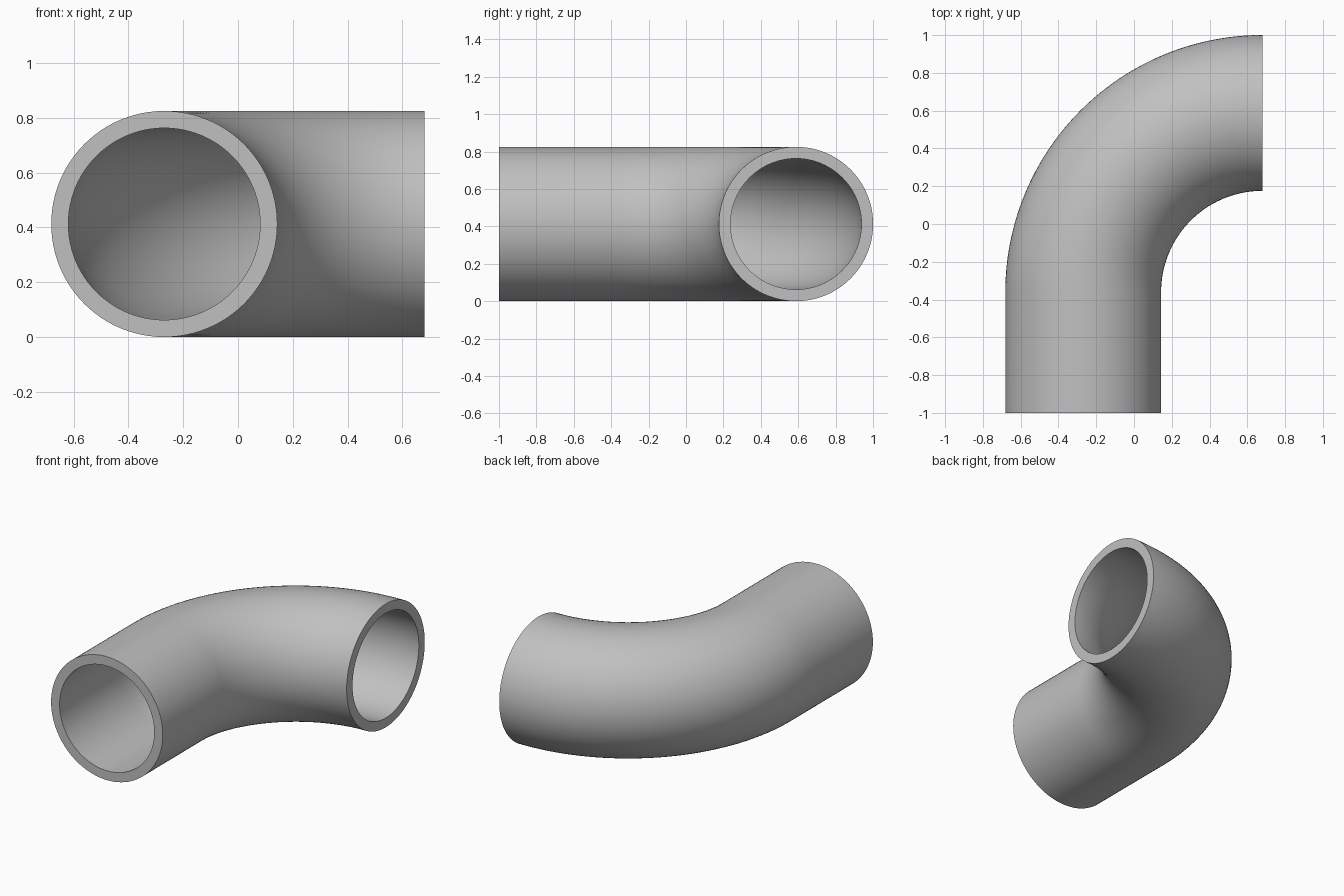
import bpy, bmesh, math
from mathutils import Vector

cube = bpy.data.objects.get("Cube")
if cube:
    bpy.data.objects.remove(cube, do_unlink=True)

OUTER, INNER = 0.4125, 0.35
BEND = 0.949                      # centreline radius of the elbow
PIVOT = Vector((0.68, -0.361, OUTER))
SIDES, STEPS = 96, 48

# Material
grey = bpy.data.materials.new("pipe grey")
grey.use_nodes = True
colour = (0.53, 0.53, 0.53, 1)
grey.diffuse_color = colour
bsdf = next(n for n in grey.node_tree.nodes if n.type == 'BSDF_PRINCIPLED')
bsdf.inputs["Base Color"].default_value = colour

# Path stations: straight front end, then a quarter-circle bend
stations = [(Vector((PIVOT.x - BEND, -1, OUTER)), Vector((-1, 0, 0)))]
for i in range(STEPS + 1):
    t = math.pi / 2 * i / STEPS
    out = Vector((-math.cos(t), math.sin(t), 0))
    stations.append((PIVOT + out * BEND, out))

bm = bmesh.new()


def ring(centre, out, radius):
    verts = []
    for k in range(SIDES):
        a = 2 * math.pi * k / SIDES
        offset = out * math.cos(a) + Vector((0, 0, math.sin(a)))
        verts.append(bm.verts.new(centre + offset * radius))
    return verts


def bridge(a, b):
    for k in range(SIDES):
        n = (k + 1) % SIDES
        bm.faces.new((a[k], a[n], b[n], b[k]))


# Outer wall forward, inner wall back, closed by the two flat rims
loops = [ring(c, o, OUTER) for c, o in stations]
loops += [ring(c, o, INNER) for c, o in reversed(stations)]
for a, b in zip(loops, loops[1:] + loops[:1]):
    bridge(a, b)
bmesh.ops.recalc_face_normals(bm, faces=bm.faces)

mesh = bpy.data.meshes.new("pipe_elbow")
bm.to_mesh(mesh)
bm.free()
mesh.materials.append(grey)
pipe = bpy.data.objects.new("pipe_elbow", mesh)
bpy.context.collection.objects.link(pipe)

# Smooth walls, crisp rims
bpy.ops.object.select_all(action='DESELECT')
pipe.select_set(True)
bpy.context.view_layer.objects.active = pipe
bpy.ops.object.shade_smooth_by_angle(angle=math.radians(30))
